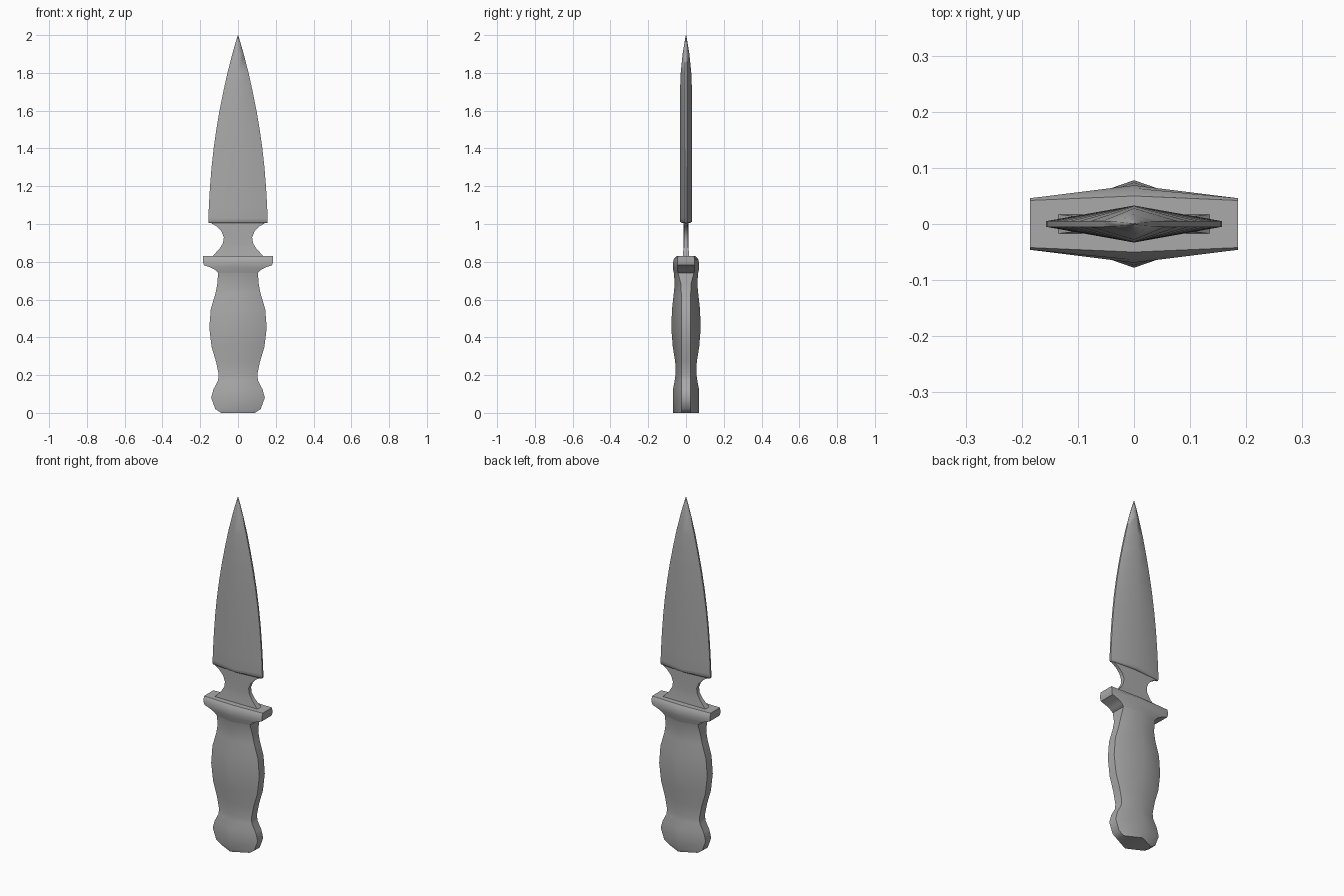
import bpy, bmesh, math

metal = bpy.data.materials.new("dark_grey")
metal.diffuse_color = (0.4, 0.4, 0.4, 1)


def loft(name, rows, angle=40):
    """Stack of six-sided sections: (z, half width, half thickness at ridge, half thickness at edge)."""
    bm = bmesh.new()
    rings = []
    for z, w, t, e in rows:
        pts = [(w, -e), (w, e), (0, t), (-w, e), (-w, -e), (0, -t)]
        rings.append([bm.verts.new((x, y, z)) for x, y in pts])
    for a, b in zip(rings, rings[1:]):
        for i in range(6):
            j = (i + 1) % 6
            bm.faces.new((a[i], a[j], b[j], b[i]))
    bm.faces.new(rings[0][::-1])
    bm.faces.new(rings[-1])
    bmesh.ops.recalc_face_normals(bm, faces=bm.faces)
    me = bpy.data.meshes.new(name)
    bm.to_mesh(me)
    bm.free()
    me.materials.append(metal)
    ob = bpy.data.objects.new(name, me)
    bpy.context.collection.objects.link(ob)
    bpy.ops.object.select_all(action='DESELECT')
    bpy.context.view_layer.objects.active = ob
    ob.select_set(True)
    bpy.ops.object.shade_smooth_by_angle(angle=math.radians(angle))
    return ob


# Contoured grip with pommel
loft("handle", [
    (0.00, 0.09, 0.070, 0.025), (0.02, 0.12, 0.070, 0.025),
    (0.08, 0.142, 0.070, 0.025), (0.125, 0.13, 0.069, 0.025),
    (0.17, 0.106, 0.060, 0.025), (0.20, 0.102, 0.056, 0.025),
    (0.27, 0.116, 0.057, 0.025), (0.35, 0.140, 0.070, 0.025),
    (0.45, 0.152, 0.078, 0.025), (0.55, 0.144, 0.074, 0.025),
    (0.63, 0.120, 0.065, 0.025), (0.68, 0.110, 0.060, 0.026),
    (0.74, 0.105, 0.064, 0.042)], 50)

# Flared crossguard
loft("guard", [
    (0.74, 0.105, 0.064, 0.042), (0.757, 0.12, 0.068, 0.045),
    (0.77, 0.145, 0.069, 0.046), (0.782, 0.18, 0.069, 0.046),
    (0.795, 0.185, 0.069, 0.046), (0.815, 0.185, 0.064, 0.046),
    (0.83, 0.185, 0.050, 0.042)], 50)

# Waisted neck between guard and blade
loft("blade_neck", [
    (0.82, 0.145, 0.018, 0.018), (0.84, 0.125, 0.016, 0.016),
    (0.87, 0.097, 0.013, 0.012), (0.90, 0.079, 0.012, 0.011),
    (0.93, 0.075, 0.012, 0.011), (0.96, 0.087, 0.012, 0.010),
    (0.985, 0.11, 0.013, 0.009), (1.012, 0.154, 0.014, 0.005)])

# Double-edged diamond blade
loft("blade", [
    (1.005, 0.155, 0.020, 0.005), (1.012, 0.157, 0.031, 0.005),
    (1.03, 0.157, 0.033, 0.005),
    (1.10, 0.154, 0.033, 0.005), (1.20, 0.148, 0.033, 0.005),
    (1.30, 0.140, 0.033, 0.005), (1.40, 0.129, 0.033, 0.005),
    (1.50, 0.115, 0.033, 0.005), (1.60, 0.098, 0.033, 0.005),
    (1.70, 0.078, 0.032, 0.005), (1.80, 0.056, 0.028, 0.005),
    (1.90, 0.030, 0.018, 0.004), (1.95, 0.016, 0.010, 0.003),
    (2.00, 0.001, 0.001, 0.0005)], 65)
